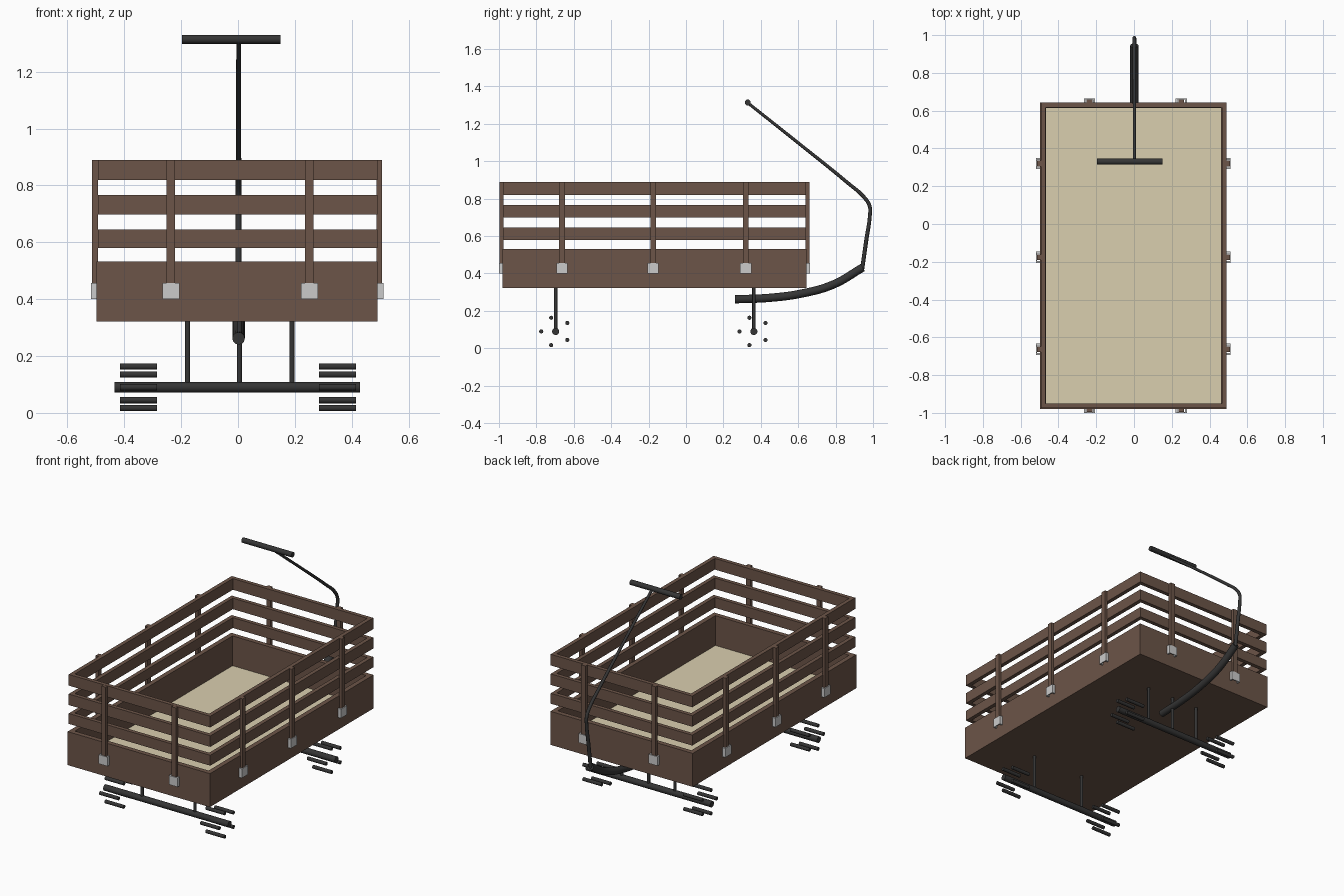
import bpy
from math import cos, sin, pi, radians
from mathutils import Vector

if "Cube" in bpy.data.objects:
    bpy.data.objects.remove(bpy.data.objects["Cube"])


def material(name, rgb):
    m = bpy.data.materials.new(name)
    m.diffuse_color = (*rgb, 1)
    m.use_nodes = True
    m.node_tree.nodes["Principled BSDF"].inputs["Base Color"].default_value = m.diffuse_color
    return m


WOOD = material("brown_wood", (0.15, 0.09, 0.065))
CREAM = material("cream_floor", (0.70, 0.62, 0.43))
IRON = material("dark_iron", (0.035, 0.035, 0.035))


def finish(ob, name, mat):
    ob.name = name
    if mat:
        ob.data.materials.append(mat)
    return ob


def box(name, x, y, z, mat=None):
    """Box from (min, max) pairs."""
    bpy.ops.mesh.primitive_cube_add(size=1)
    ob = bpy.context.object
    lo, hi = Vector((x[0], y[0], z[0])), Vector((x[1], y[1], z[1]))
    for v in ob.data.vertices:
        v.co = [lo[i] + (v.co[i] + 0.5) * (hi[i] - lo[i]) for i in range(3)]
    return finish(ob, name, mat)


def rod(name, a, b, r, mat=IRON):
    a, b = Vector(a), Vector(b)
    bpy.ops.mesh.primitive_cylinder_add(vertices=20, radius=r, depth=(b - a).length,
                                        location=(a + b) / 2)
    ob = bpy.context.object
    ob.rotation_euler = (b - a).to_track_quat('Z', 'Y').to_euler()
    bpy.ops.object.shade_smooth_by_angle(angle=radians(35))
    return finish(ob, name, mat)


def tube(name, pts, r, mat=IRON):
    """Smooth round tube in the x = 0 plane; pts are (y, z, radius scale)."""
    cu = bpy.data.curves.new(name, 'CURVE')
    cu.dimensions = '3D'
    cu.bevel_depth, cu.bevel_resolution = r, 4
    cu.use_fill_caps = True
    cu.resolution_u = 6
    s = cu.splines.new('BEZIER')
    s.bezier_points.add(len(pts) - 1)
    for p, (y, z, k) in zip(s.bezier_points, pts):
        p.co = (0.002, y, z)
        p.radius = k
        p.handle_left_type = p.handle_right_type = 'AUTO'
    ob = bpy.data.objects.new(name, cu)
    bpy.context.collection.objects.link(ob)
    bpy.ops.object.select_all(action='DESELECT')
    ob.select_set(True)
    bpy.context.view_layer.objects.active = ob
    bpy.ops.object.convert(target='MESH')
    ob = bpy.context.object
    bpy.ops.object.shade_smooth_by_angle(angle=radians(40))
    return finish(ob, name, mat)


def frame(name, x, y, z, t):
    """Rectangular ring of four boards."""
    box(name + "_left", (x[0], x[0] + t), y, z, WOOD)
    box(name + "_right", (x[1] - t, x[1]), y, z, WOOD)
    inner = (x[0] + t, x[1] - t)
    box(name + "_front", inner, (y[0], y[0] + t), z, WOOD)
    box(name + "_back", inner, (y[1] - t, y[1]), z, WOOD)


# Cargo tub
X, Y = (-0.497, 0.491), (-0.98, 0.643)
frame("tub_wall", X, Y, (0.322, 0.532), 0.03)
inX, inY = (X[0] + 0.03, X[1] - 0.03), (Y[0] + 0.03, Y[1] - 0.03)
box("tub_bottom", inX, inY, (0.322, 0.335), WOOD)
box("tub_floor", inX, inY, (0.335, 0.345), CREAM)

# Rail boards
for i, (z0, z1) in enumerate([(0.58, 0.645), (0.698, 0.767), (0.82, 0.89)]):
    frame(f"rail_{i}", (-0.493, 0.49), (-0.975, 0.642), (z0, z1), 0.025)


# Posts in U-shaped brackets; n is the outward direction along the axis
def post(name, axis, wall, n, c):
    def part(label, w, d, z, mat=None):
        across = (c + w[0], c + w[1])
        deep = sorted((wall + n * d[0], wall + n * d[1]))
        x, y = (deep, across) if axis == 'x' else (across, deep)
        box(f"{name}_{label}", x, y, z, mat)
    part("post", (-0.015, 0.015), (-0.004, 0.016), (0.425, 0.89), WOOD)
    zb = (0.40, 0.457)
    part("bracket_plate", (-0.03, 0.03), (0.016, 0.021), zb)
    part("bracket_side_a", (-0.03, -0.02), (-0.002, 0.016), zb)
    part("bracket_side_b", (0.02, 0.03), (-0.002, 0.016), zb)


for i, y in enumerate((-0.663, -0.176, 0.32)):
    post(f"left_{i}", 'x', X[0], -1, y)
    post(f"right_{i}", 'x', X[1], 1, y)
for i, x in enumerate((-0.236, 0.251)):
    post(f"front_{i}", 'y', Y[0], -1, x)
    post(f"back_{i}", 'y', Y[1], 1, x)

# Axles, struts and the five wheel pegs at each end
ZA = 0.09
for end, y, struts in (("front", -0.697, (-0.177, 0.19)),
                       ("back", 0.363, (-0.177, 0.005, 0.19))):
    rod(f"{end}_axle", (-0.435, y, ZA), (0.43, y, ZA), 0.019)
    for i, x in enumerate(struts):
        rod(f"{end}_strut_{i}", (x, y, ZA), (x, y, 0.325), 0.009)
    for side in (-1, 1):
        for k in range(5):
            a = pi + k * 2 * pi / 5
            py, pz = y + 0.077 * cos(a), ZA + 0.077 * sin(a)
            rod(f"{end}_wheel_peg_{side}_{k}", (side * 0.285, py, pz),
                (side * 0.415, py, pz), 0.011)

# Tow bar, pull rod and handle
tube("tow_bar", [(0.262, 0.262, 1), (0.45, 0.27, 1), (0.63, 0.295, 1),
                 (0.79, 0.342, 1), (0.945, 0.432, 1)], 0.022)
tube("pull_rod", [(0.942, 0.425, 1.1), (0.965, 0.585, 1.1), (0.983, 0.71, 1.0),
                  (0.982, 0.76, 1.0), (0.95, 0.81, 1.0), (0.87, 0.88, 0.95),
                  (0.60, 1.098, 0.85), (0.328, 1.314, 0.8)], 0.01)
rod("handle", (-0.197, 0.33, 1.314), (0.15, 0.33, 1.314), 0.016)
